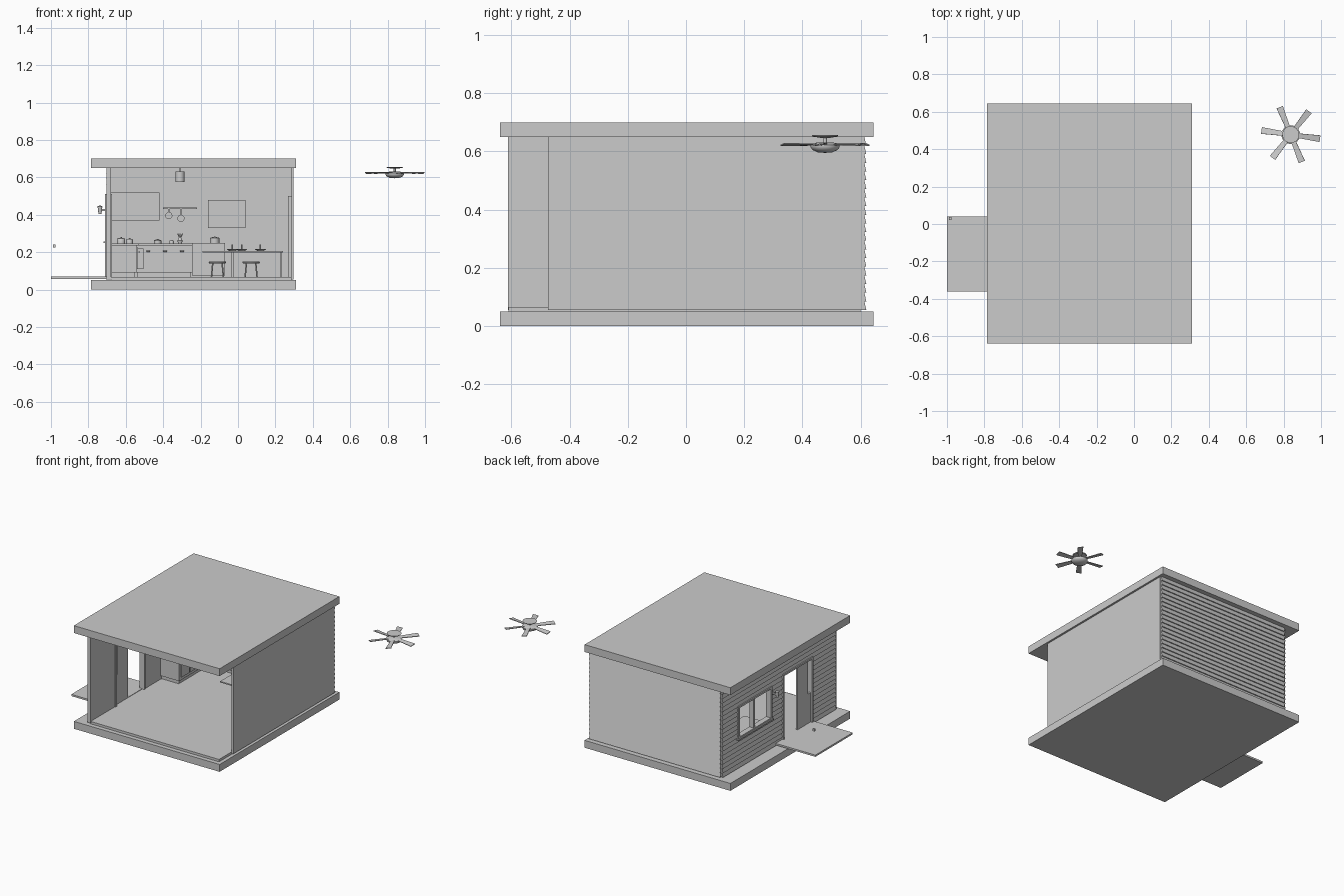
import bpy, bmesh, math
from mathutils import Matrix, Vector

if "Cube" in bpy.data.objects:
    bpy.data.objects.remove(bpy.data.objects["Cube"])


def obj_from(name, bm):
    bmesh.ops.recalc_face_normals(bm, faces=bm.faces)
    me = bpy.data.meshes.new(name)
    bm.to_mesh(me)
    bm.free()
    ob = bpy.data.objects.new(name, me)
    bpy.context.scene.collection.objects.link(ob)
    return ob


def boxes(name, *ranges):
    """One object from boxes given as x0, x1, y0, y1, z0, z1."""
    bm = bmesh.new()
    for x0, x1, y0, y1, z0, z1 in ranges:
        m = Matrix.Translation(((x0 + x1) / 2, (y0 + y1) / 2, (z0 + z1) / 2))
        bmesh.ops.create_cube(bm, size=1, matrix=m @ Matrix.Diagonal((x1 - x0, y1 - y0, z1 - z0, 1)))
    return obj_from(name, bm)


def lathe(name, x, y, profile, n=24, axis='Z'):
    """Turned part: profile of (radius, height) points about a vertical line."""
    bm = bmesh.new()
    vs = [bm.verts.new((r, 0, z)) for r, z in profile]
    es = [bm.edges.new(p) for p in zip(vs, vs[1:])]
    bmesh.ops.spin(bm, geom=vs + es, axis=(0, 0, 1), cent=(0, 0, 0), angle=2 * math.pi, steps=n)
    bmesh.ops.remove_doubles(bm, verts=bm.verts, dist=1e-5)
    bmesh.ops.translate(bm, verts=bm.verts, vec=(x, y, 0))
    ob = obj_from(name, bm)
    for p in ob.data.polygons:
        p.use_smooth = True
    ob.data.set_sharp_from_angle(angle=math.radians(35))
    return ob


def rod(name, a, b, r, n=12):
    a, b = Vector(a), Vector(b)
    d = b - a
    bm = bmesh.new()
    m = Matrix.Translation((a + b) / 2) @ d.to_track_quat('Z', 'Y').to_matrix().to_4x4()
    bmesh.ops.create_cone(bm, cap_ends=True, segments=n, radius1=r, radius2=r, depth=d.length, matrix=m)
    return obj_from(name, bm)


def lap_wall(name, place, length, rows=20, z0=0.055, z1=0.65, thick=0.018, lap=0.007):
    """Clapboard wall: sawtooth section extruded along its length."""
    h = (z1 - z0) / rows
    prof = [(0, z0)]
    for i in range(rows):
        prof += [(thick + lap, z0 + i * h), (thick, z0 + (i + 1) * h)]
    prof.append((0, z1))
    bm = bmesh.new()
    f = bm.faces.new([bm.verts.new(place(d, 0, z)) for d, z in prof])
    new = bmesh.ops.extrude_face_region(bm, geom=[f])['geom']
    step = Vector(place(0, length, 0)) - Vector(place(0, 0, 0))
    bmesh.ops.translate(bm, verts=[v for v in new if isinstance(v, bmesh.types.BMVert)], vec=step)
    return obj_from(name, bm)


# Slabs, floor and side porch
boxes("base_slab", (-.785, .31, -.64, .645, 0, .05))
boxes("roof_slab", (-.785, .31, -.64, .645, .65, .70))
boxes("floor", (-.68, .285, -.61, .6, .05, .066))
boxes("porch", (-1, -.69, -.36, .04, .057, .069))
boxes("porch_knob", (-.99, -.975, .022, .037, .225, .24))

# Walls
boxes("right_wall", (.285, .297, -.475, .605, .055, .65))
lap_wall("back_wall", lambda d, s, z: (-.69 + s, .595 + d, z), .985)
left = lap_wall("left_wall", lambda d, s, z: (-.68 - d, -.605 + s, z), 1.215)
boxes("left_wall_end_trim", (-.703, -.678, -.612, -.603, .055, .65))
cut = boxes("opening_cutter", (-.8, -.6, -.34, -.04, .066, .5), (-.8, -.6, .1, .44, .265, .467))
cut.hide_render = True
cut.hide_viewport = True
mod = left.modifiers.new("openings", 'BOOLEAN')
mod.object, mod.operation, mod.solver = cut, 'DIFFERENCE', 'EXACT'


def frame(name, x0, x1, y0, y1, z0, z1, w, sill=True):
    bars = [(x0, x1, y0, y0 + w, z0, z1), (x0, x1, y1 - w, y1, z0, z1), (x0, x1, y0, y1, z1 - w, z1)]
    if sill:
        bars.append((x0, x1, y0, y1, z0, z0 + w))
    return boxes(name, *bars)


# Doorway and window in the left wall
frame("door_frame", -.711, -.674, -.35, -.03, .066, .51, .012, False)
boxes("door_panel", (-.70, -.688, -.31, -.195, .07, .5))
boxes("door_low_infill", (-.70, -.688, -.34, -.31, .07, .27))
frame("window_frame", -.711, -.674, .09, .45, .255, .477, .013)
boxes("window_mullion", (-.706, -.676, .27, .285, .265, .467))
boxes("window_sill", (-.718, -.68, .08, .46, .25, .258))

# Wall lamp beside the door
boxes("lamp_bracket", (-.735, -.70, .07, .08, .42, .43))
lathe("lamp_shade", -.738, .075, [(0, .405), (.008, .405), (.013, .445), (0, .45)], 16)

# Counters along left and back walls
boxes("side_counter", (-.68, -.54, .14, .595, .09, .235), (-.68, -.55, .15, .595, .066, .09))
boxes("back_counter", (-.54, -.245, .45, .595, .09, .235), (-.54, -.25, .46, .595, .066, .09))
boxes("side_worktop", (-.68, -.53, .13, .595, .235, .245))
boxes("back_worktop", (-.53, -.24, .44, .595, .235, .245))
boxes("tall_counter", (-.245, -.07, .43, .595, .075, .25))
for i in range(3):
    y = .16 + i * .095
    boxes("side_drawer", (-.541, -.535, y, y + .085, .11, .225))
    rod("side_handle", (-.528, y + .03, .2), (-.528, y + .055, .2), .004)
    x = -.52 + i * .09
    boxes("back_drawer", (x, x + .08, .444, .452, .19, .228), (x, x + .08, .444, .452, .1, .182))
    rod("back_handle", (x + .03, .438, .205), (x + .05, .438, .205), .004)
boxes("oven_door", (-.535, -.505, .36, .44, .11, .22))

# Wall cabinet, picture and pan rail
boxes("wall_cabinet", (-.68, -.42, .49, .595, .37, .52))
for x in (-.675, -.59, -.505):
    boxes("cabinet_door", (x, x + .08, .484, .491, .375, .515))
    boxes("cabinet_handle", (x + .066, x + .071, .476, .485, .42, .46))
boxes("picture", (-.16, .04, .585, .596, .33, .48))
boxes("pan_rail", (-.40, -.22, .575, .596, .432, .438))
for x, z in ((-.37, .395), (-.305, .38)):
    rod("pan", (x, .565, z), (x, .585, z), .019, 20)
    boxes("pan_handle", (x - .003, x + .003, .572, .578, z + .015, .436))

# Pots and jars on the worktops
for x, y, r, h in ((-.625, .5, .022, .035), (-.58, .53, .018, .03), (-.43, .52, .02, .025),
                   (-.355, .53, .012, .02), (-.125, .52, .025, .035)):
    z = .25 if x > -.24 else .245
    lathe("pot", x, y, [(0, z), (r, z), (r, z + h * .7), (r * .9, z + h * .8), (.004, z + h * .9),
                        (.004, z + h), (0, z + h)], 16)
lathe("vase", -.31, .53, [(0, .245), (.01, .245), (.014, .262), (.005, .28), (.008, .286)], 16)
for dx in (-.012, 0, .014):
    rod("flower_stem", (-.31, .53, .27), (-.31 + dx, .53, .3), .003, 6)

# Dining table with place settings
boxes("table_top", (-.19, .24, .08, .43, .198, .206))
for x in (-.03, .23):
    for y in (.15, .4):
        boxes("table_leg", (x - .005, x + .005, y - .005, y + .005, .066, .2))
for x in (-.03, .02, .12):
    for y in (.14, .36):
        lathe("plate", x, y, [(0, .207), (.018, .207), (.03, .216), (.018, .21), (0, .21)], 20)
    rod("candle", (x, .25, .206), (x, .25, .24), .004, 8)

# Stools
for x in (-.11, .07):
    for y in (.2, .36):
        lathe("stool_seat", x, y, [(0, .14), (.044, .14), (.047, .145), (.044, .151), (0, .151)], 20)
        for sx in (-1, 1):
            for sy in (-1, 1):
                rod("stool_leg", (x + sx * .025, y + sy * .025, .142), (x + sx * .032, y + sy * .032, .066), .004, 8)

# Tall panel door against the right wall
boxes("inner_door", (.266, .287, .2, .42, .066, .5))

# Pendant lamp
rod("pendant_cord", (-.31, .3, .62), (-.31, .3, .652), .003, 8)
lathe("pendant_shade", -.31, .3, [(0, .63), (.024, .63), (.024, .575), (.021, .575), (.021, .625)], 24)

# Ceiling fan hanging apart from the house
fx, fy = .838, .478
lathe("fan_canopy", fx, fy, [(0, .656), (.045, .656), (.042, .651), (.012, .646), (0, .646)], 32)
rod("fan_stem", (fx, fy, .62), (fx, fy, .65), .006)
lathe("fan_hub", fx, fy, [(0, .63), (.03, .63), (.05, .622), (.05, .615), (.043, .605), (.025, .597), (0, .595)], 32)
bm = bmesh.new()
for k in range(6):
    m = (Matrix.Translation((fx, fy, .624)) @ Matrix.Rotation(math.radians(-8 + 60 * k), 4, 'Z')
         @ Matrix.Rotation(math.radians(10), 4, 'X'))
    lo, hi = [[bm.verts.new(m @ Vector((x, y, z))) for x, y in
               ((.035, -.012), (.158, -.018), (.158, .018), (.035, .012))] for z in (-.002, .002)]
    bm.faces.new(lo)
    bm.faces.new(hi)
    for i in range(4):
        j = (i + 1) % 4
        bm.faces.new((lo[i], lo[j], hi[j], hi[i]))
obj_from("fan_blades", bm)
